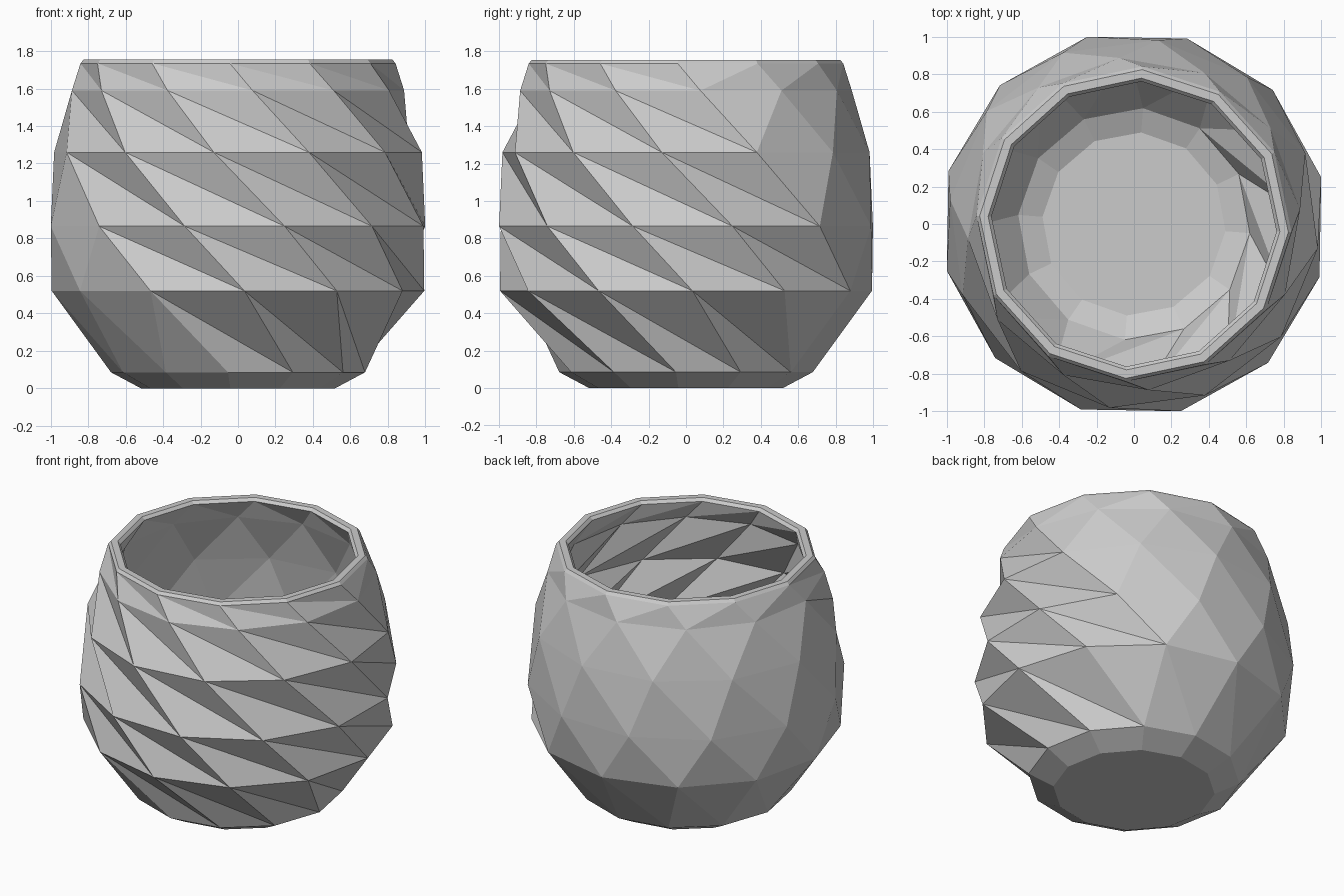
import bpy, bmesh
from math import sin, cos, radians

if "Cube" in bpy.data.objects:
    bpy.data.objects.remove(bpy.data.objects["Cube"])

N = 12
# faceted wall rings: height, radius, twist angle, number of reversed creases in the strip below
WALL = [
    (0.085, 0.68, -4.5, 0),
    (0.52, 0.995, -28, 5),
    (0.865, 1.03, -46, 6),
    (1.26, 0.99, -67.5, 6),
    (1.59, 0.89, -85, 6),
    (1.735, 0.842, -93, 6),
]
THICK = 0.06

bm = bmesh.new()


def ring(z, r, angle):
    out = []
    for i in range(N):
        a = radians(angle + 360 / N * i)
        out.append(bm.verts.new((r * sin(a), -r * cos(a), z)))
    return out


def band(low, up):
    """Plain strip of quads, facing outwards when low is below up."""
    for i in range(N):
        j = (i + 1) % N
        bm.faces.new((low[i], low[j], up[j], up[i]))


def creased(low, up, reversed_count, inside=False):
    """Triangle strip; the first columns have the diagonal turned the other way."""
    for i in range(N):
        j = (i + 1) % N
        a, b, c, d = low[i], low[j], up[j], up[i]
        if i < reversed_count:
            tris = ((a, b, d), (b, c, d))
        else:
            tris = ((a, b, c), (a, c, d))
        for t in tris:
            bm.faces.new(t[::-1] if inside else t)


# outer wall and inner wall
outer = [ring(z, r, a) for z, r, a, _ in WALL]
inner = [ring(z + (0.03 if k == 0 else 0), r - THICK - (0.02 if k == 5 else 0), a)
         for k, (z, r, a, _) in enumerate(WALL)]
for k in range(1, len(WALL)):
    creased(outer[k - 1], outer[k], WALL[k][3])
    creased(inner[k - 1], inner[k], WALL[k][3], inside=True)

# bevelled base and inside floor
foot = ring(0, 0.52, -4.5)
band(foot, outer[0])
bm.faces.new(foot[::-1])
floor = ring(0.06, 0.49, -4.5)
band(inner[0], floor)
bm.faces.new(floor)

# rim
rim_out = ring(1.755, 0.825, -93)
rim_in = ring(1.755, 0.78, -93)
band(outer[-1], rim_out)
band(rim_out, rim_in)
band(rim_in, inner[-1])

mesh = bpy.data.meshes.new("faceted_pot")
bm.to_mesh(mesh)
bm.free()
pot = bpy.data.objects.new("faceted_pot", mesh)
bpy.context.collection.objects.link(pot)
